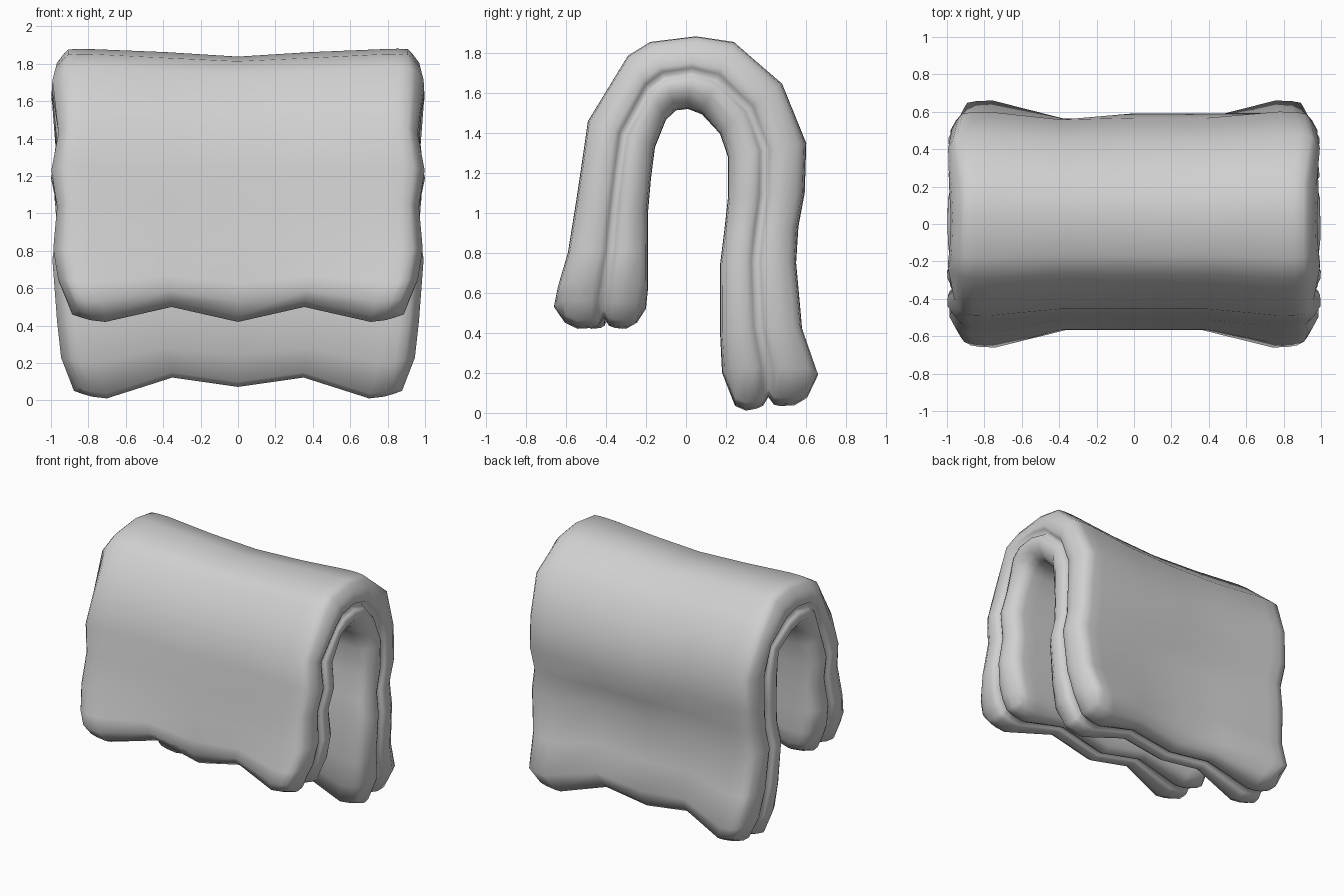
import bpy
import bmesh
from math import cos, exp, pi, sin
from mathutils import Vector

cube = bpy.data.objects.get("Cube")
if cube:
    bpy.data.objects.remove(cube, do_unlink=True)

# One plain cloth colour
cloth = bpy.data.materials.new("grey_cloth")
cloth.use_nodes = True
grey = (0.63, 0.63, 0.63, 1)
cloth.diffuse_color = grey
cloth.node_tree.nodes["Principled BSDF"].inputs["Base Color"].default_value = grey

# Draped path, front hem to back hem: outer y, outer z, inner y, inner z
path = [
    (-.65, .42, -.2, .42), (-.66, .53, -.2, .52), (-.64, .63, -.19, .62),
    (-.59, .8, -.19, .8), (-.55, 1.05, -.19, 1), (-.52, 1.25, -.175, 1.17),
    (-.49, 1.46, -.155, 1.33), (-.29, 1.79, -.1, 1.47), (-.18, 1.86, -.05, 1.52),
    (.05, 1.89, .01, 1.53), (.24, 1.86, .08, 1.5), (.48, 1.65, .17, 1.4),
    (.6, 1.35, .21, 1.28), (.59, 1.1, .21, 1.08), (.56, .93, .19, .9),
    (.55, .75, .17, .74), (.58, .42, .17, .4), (.66, .19, .18, .2),
    (.65, .05, .2, 0),
]
last = len(path) - 1

# Across the cloth: share of half width, and how far the face dips at the rim
half = [(1, .1), (.945, .025), (.89, .005), (.8, 0), (.4, 0)]
columns = [(-x, d) for x, d in half] + [(0, 0)] + half[::-1]
right = len(columns) - 1

# Rim through the thickness: depth, and inset from the edge; groove in the middle
rim = [(.1, .03), (.24, 0), (.4, .004), (.47, .015), (.53, .055),
       (.59, .015), (.66, .004), (.78, 0), (.9, .03)]


def place(i, j, depth, inset):
    """Point of the cloth at a row, a column and a depth below the outer face."""
    oy, oz, iy, iz = path[i]
    outer, inner = Vector((0, oy, oz)), Vector((0, iy, iz))
    end = min(i, last - i)
    hem = max(0, 1 - end / 4)
    share = columns[j][0]
    # The middle of the cloth is thinner than its padded ends
    thin = 1 - min(1, max(0, abs(share) - .4) / .4)
    above, below = thin * (.11 + .12 * hem), thin * (.05 + .06 * hem)
    p = outer.lerp(inner, above + depth * (1 - above - below))
    # Wavy side edges with rounded corners
    edge = .98 + .02 * cos(14 * (p.z - .75)) - .03 * hem
    edge *= (.935, .985)[end] if end < 2 else 1
    p.x = share * edge
    if j in (0, right):
        p.x -= inset if share > 0 else -inset
    # Scalloped hems, a ripple along the fold and a wrinkle on the back
    if end == 0:
        p.z += inset
    scallop = .04 * (1 - cos(2 * pi * abs(share) / .8))
    if i > last / 2:
        scallop += .06 * max(0, 1 - abs(share) / .8)
    crest = max(0, 1 - abs(i - last / 2) / 4)
    ripple = .012 * crest * sin(8 * share - 1.5)
    if p.y > .3:
        near = exp(-((p.z - 1.1) / .2) ** 2 - ((share - .2) / .35) ** 2)
        p.y += .06 * near * (1 - depth)
    p.z += scallop * hem + ripple
    return p


bm = bmesh.new()


def face_grid(outside):
    """Outer or inner face of the cloth; its border carries the rim shape."""
    rim_depth, rim_inset = rim[0] if outside else rim[-1]
    grid = []
    for i in range(last + 1):
        row = []
        for j, (share, dip) in enumerate(columns):
            if i in (0, last) or j in (0, right):
                p = place(i, j, rim_depth, rim_inset)
            else:
                p = place(i, j, dip if outside else 1 - dip, 0)
            row.append(bm.verts.new(p))
        grid.append(row)
    for a, b in zip(grid, grid[1:]):
        for j in range(right):
            bm.faces.new((a[j], a[j + 1], b[j + 1], b[j]))
    return grid


# Outer and inner faces
outer_face, inner_face = face_grid(True), face_grid(False)

# Grooved rim running round both sides and both hems
border = [(0, j) for j in range(right)] + [(i, right) for i in range(last)]
border += [(last, j) for j in range(right, 0, -1)] + [(i, 0) for i in range(last, 0, -1)]
loops = [[outer_face[i][j] for i, j in border]]
for depth, inset in rim[1:-1]:
    loops.append([bm.verts.new(place(i, j, depth, inset)) for i, j in border])
loops.append([inner_face[i][j] for i, j in border])
for a, b in zip(loops, loops[1:]):
    for n in range(len(border)):
        m = (n + 1) % len(border)
        bm.faces.new((a[n], a[m], b[m], b[n]))

bmesh.ops.recalc_face_normals(bm, faces=bm.faces)
for face in bm.faces:
    face.smooth = True
mesh = bpy.data.meshes.new("folded_cloth")
bm.to_mesh(mesh)
bm.free()
mesh.materials.append(cloth)
bpy.context.collection.objects.link(bpy.data.objects.new("folded_cloth", mesh))
